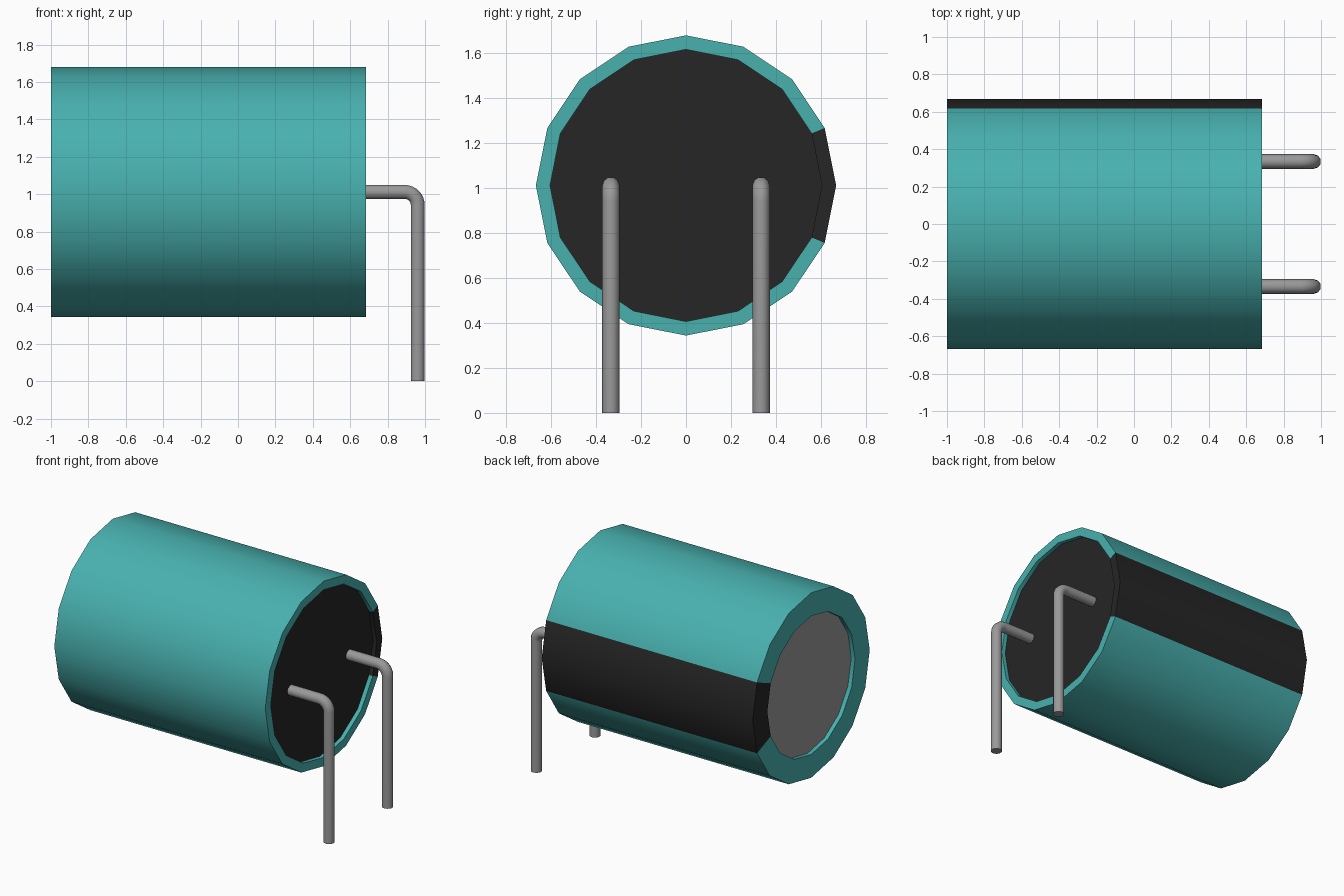
import bpy, bmesh, math
from mathutils import Vector

if "Cube" in bpy.data.objects:
    bpy.data.objects.remove(bpy.data.objects["Cube"], do_unlink=True)

SIDES = 16
AXIS_Z = 1.012      # height of the body axis
R = 0.668           # body radius
LEFT, RIGHT = -1.0, 0.685


def material(name, rgb, rough=0.6):
    m = bpy.data.materials.new(name)
    m.use_nodes = True
    m.diffuse_color = (*rgb, 1)
    bsdf = m.node_tree.nodes["Principled BSDF"]
    bsdf.inputs["Base Color"].default_value = (*rgb, 1)
    bsdf.inputs["Roughness"].default_value = rough
    return m


teal = material("teal sleeve", (0.065, 0.44, 0.43))
black = material("black", (0.019, 0.019, 0.019))
grey = material("grey metal", (0.32, 0.32, 0.32))


def finish(obj, angle):
    bpy.context.view_layer.objects.active = obj
    bpy.ops.object.select_all(action='DESELECT')
    obj.select_set(True)
    bpy.ops.object.shade_smooth_by_angle(angle=math.radians(angle))


def lathe(name, profile, mats, capped=False):
    """Revolve (x, radius) points around the body axis."""
    bm = bmesh.new()
    rings = []
    for x, r in profile:
        angles = [2 * math.pi * i / SIDES for i in range(SIDES)]
        rings.append([bm.verts.new((x, r * math.cos(a), AXIS_Z + r * math.sin(a)))
                      for a in angles])
    for a, b in zip(rings, rings[1:]):
        for i in range(SIDES):
            j = (i + 1) % SIDES
            f = bm.faces.new((a[i], b[i], b[j], a[j]))
            # the two segments facing the back form the marking stripe
            if len(mats) > 1 and i in (0, SIDES - 1):
                f.material_index = 1
    if capped:
        bm.faces.new(rings[0])
        bm.faces.new(rings[-1])
        bmesh.ops.recalc_face_normals(bm, faces=bm.faces)
    mesh = bpy.data.meshes.new(name)
    bm.to_mesh(mesh)
    bm.free()
    for m in mats:
        mesh.materials.append(m)
    obj = bpy.data.objects.new(name, mesh)
    bpy.context.collection.objects.link(obj)
    finish(obj, 30)
    return obj


# Sleeve with folded rims at both ends and a black stripe along the back
lathe("sleeve", [(LEFT + 0.03, 0.50), (LEFT, 0.50), (LEFT, R),
                 (RIGHT, R), (RIGHT, 0.605), (RIGHT - 0.03, 0.605)], [teal, black])

# Recessed end plates
lathe("metal_top", [(LEFT + 0.03, 0.50), (LEFT + 0.08, 0.50)], [grey], True)
lathe("rubber_base", [(RIGHT - 0.08, 0.605), (RIGHT - 0.03, 0.605)], [black], True)


# Bent wire leads
def lead(name, y, radius=0.039, bend=0.07):
    x = 1.0 - radius
    points = [(RIGHT - 0.05, y, AXIS_Z)]
    for i in range(9):
        a = math.pi / 2 * i / 8
        points.append((x - bend + bend * math.sin(a), y, AXIS_Z - bend + bend * math.cos(a)))
    points.append((x, y, 0))
    curve = bpy.data.curves.new(name + "_path", 'CURVE')
    curve.dimensions = '3D'
    curve.bevel_depth = radius
    curve.bevel_resolution = 3
    curve.use_fill_caps = True
    spline = curve.splines.new('POLY')
    spline.points.add(len(points) - 1)
    for p, co in zip(spline.points, points):
        p.co = (*co, 1)
    path = bpy.data.objects.new(name + "_path", curve)
    bpy.context.collection.objects.link(path)
    bpy.context.view_layer.update()
    mesh = bpy.data.meshes.new_from_object(
        path.evaluated_get(bpy.context.evaluated_depsgraph_get()))
    bpy.data.objects.remove(path, do_unlink=True)
    mesh.materials.clear()
    mesh.materials.append(grey)
    obj = bpy.data.objects.new(name, mesh)
    bpy.context.collection.objects.link(obj)
    finish(obj, 50)


lead("front_lead", -0.334)
lead("back_lead", 0.334)
